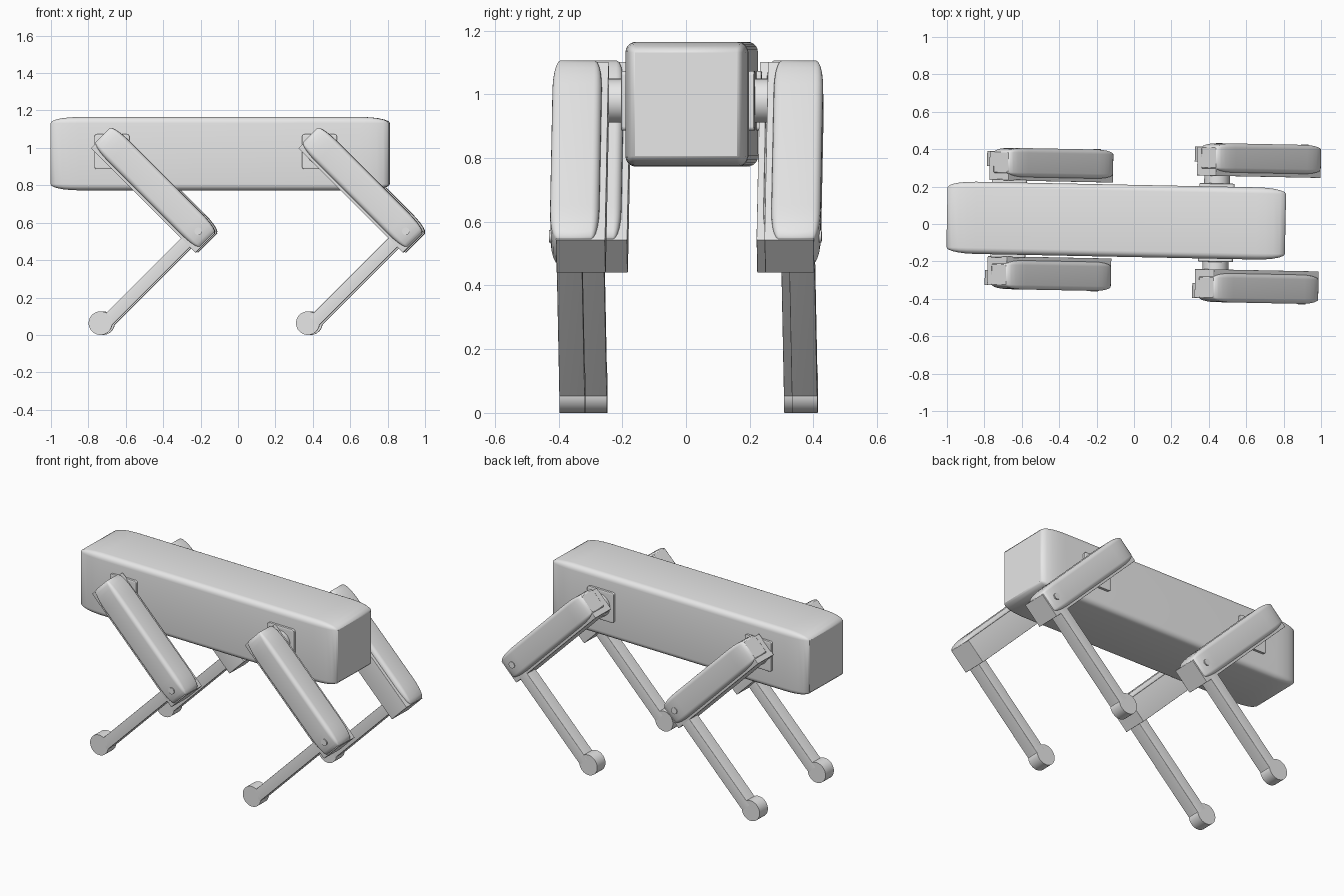
import bpy, bmesh, math
from mathutils import Matrix, Vector

old = bpy.data.objects.get("Cube")
if old:
    bpy.data.objects.remove(old, do_unlink=True)

# One grey for the whole machine
grey = bpy.data.materials.new("light grey")
grey.use_nodes = True
colour = (0.8, 0.8, 0.8, 1)
grey.diffuse_color = colour
grey.node_tree.nodes["Principled BSDF"].inputs["Base Color"].default_value = colour

# The whole machine is turned very slightly about z
BASE = Matrix.Translation((-0.095, 0.018, 0)) @ Matrix.Rotation(-0.02, 4, "Z")


def finish(name, bm, matrix):
    bmesh.ops.recalc_face_normals(bm, faces=bm.faces)
    mesh = bpy.data.meshes.new(name)
    bm.to_mesh(mesh)
    bm.free()
    mesh.materials.append(grey)
    obj = bpy.data.objects.new(name, mesh)
    bpy.context.collection.objects.link(obj)
    obj.matrix_world = BASE @ matrix
    bpy.ops.object.select_all(action="DESELECT")
    obj.select_set(True)
    bpy.context.view_layer.objects.active = obj
    bpy.ops.object.shade_smooth_by_angle(angle=math.radians(35))


def box(name, xs, ys, zs, matrix, round_part=0.0):
    """Box between ranges; rounding is a share of each side, so it stretches."""
    bm = bmesh.new()
    bmesh.ops.create_cube(bm, size=1)
    if round_part:
        bmesh.ops.bevel(bm, geom=bm.edges[:], offset=round_part, segments=5,
                        profile=0.5, affect="EDGES")
    size = [abs(r[1] - r[0]) for r in (xs, ys, zs)]
    middle = Vector([(r[0] + r[1]) / 2 for r in (xs, ys, zs)])
    bmesh.ops.scale(bm, vec=size, verts=bm.verts)
    bmesh.ops.translate(bm, vec=middle, verts=bm.verts)
    finish(name, bm, matrix)


def rod(name, x, z, radius, ys, matrix):
    """Cylinder lying along y."""
    bm = bmesh.new()
    place = (Matrix.Translation((x, (ys[0] + ys[1]) / 2, z))
             @ Matrix.Rotation(math.pi / 2, 4, "X"))
    bmesh.ops.create_cone(bm, cap_ends=True, segments=40, radius1=radius,
                          radius2=radius, depth=abs(ys[1] - ys[0]), matrix=place)
    finish(name, bm, matrix)


# Long rounded body
box("body", (-0.905, 0.905), (-0.193, 0.193), (0.773, 1.165), Matrix(), 0.085)


def leg(label, hip_x, outer, side):
    def span(a, b):
        return (side * a, side * b)

    hip = Matrix.Translation((hip_x, 0, 0.98))
    # Leg frame: x runs down the thigh, z runs across it
    frame = hip @ Matrix.Rotation(math.radians(45), 4, "Y")

    # Hip joint
    box(label + "_hip_plate", (-0.093, 0.093), span(0.17, 0.21), (-0.094, 0.093),
        hip, 0.07)
    rod(label + "_hip_axle", 0, 0, 0.069, span(0.18, outer - 0.16), hip)
    # Thigh with its rounded outer cover and knee pin
    box(label + "_thigh", (-0.09, 0.70), span(outer - 0.175, outer - 0.02),
        (-0.064, 0.083), frame, 0.01)
    box(label + "_thigh_cover", (-0.095, 0.697), span(outer - 0.155, outer),
        (-0.05, 0.108), frame, 0.16)
    rod(label + "_knee_pin", 0.63, 0.028, 0.02, span(outer - 0.03, outer + 0.003),
        frame)
    # Shin and round foot
    box(label + "_shin", (0.59, 0.658), span(outer - 0.1, outer - 0.02),
        (-0.68, 0), frame, 0.03)
    rod(label + "_foot", 0.607, -0.69, 0.063, span(outer - 0.1, outer - 0.02), frame)


for side, side_name in ((1, "far"), (-1, "near")):
    leg(side_name + "_leading", 0.535, 0.425, side)
    leg(side_name + "_trailing", -0.575, 0.378, side)
